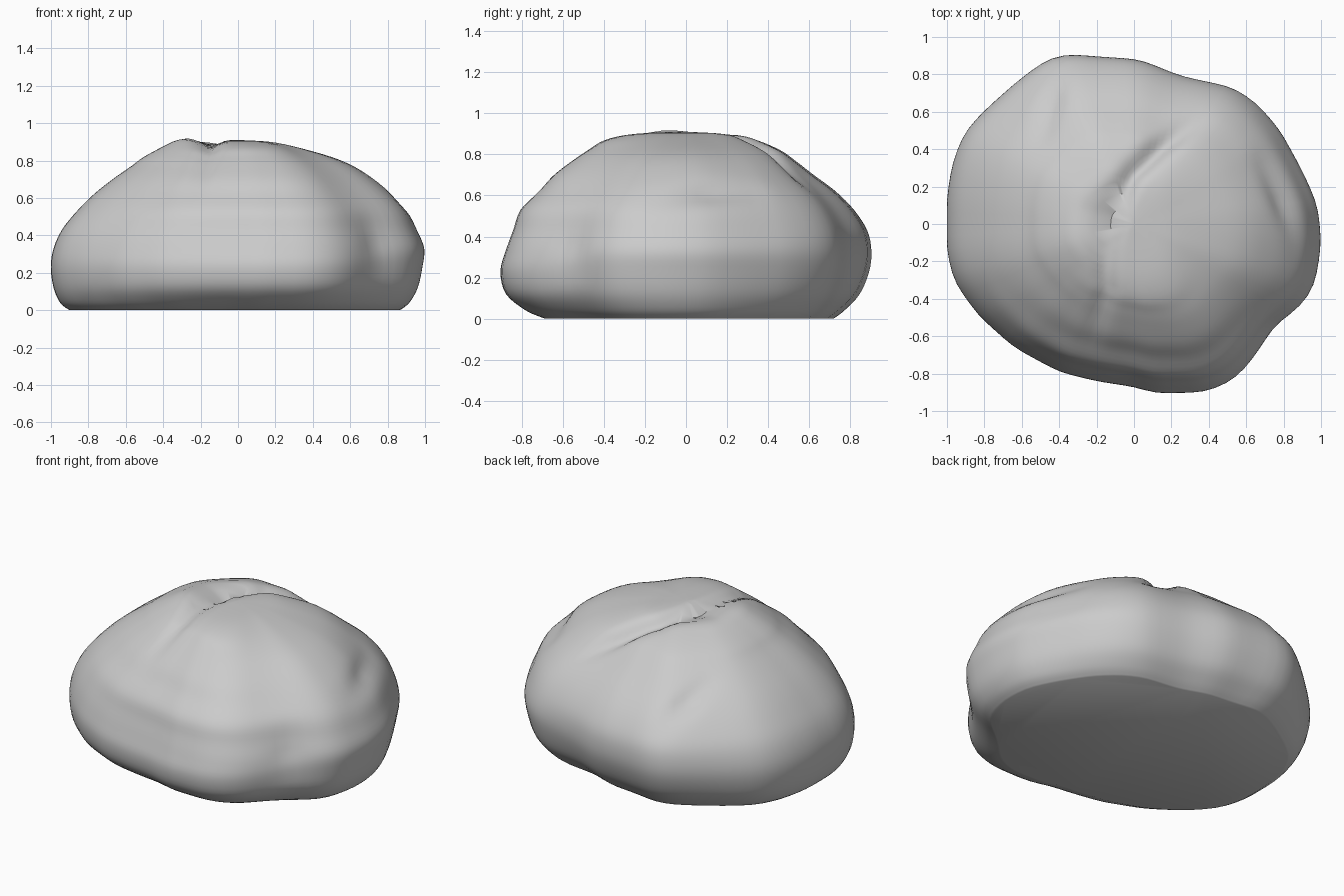
import bpy, bmesh, math
from mathutils import Vector
from mathutils.geometry import intersect_point_line

if "Cube" in bpy.data.objects:
    bpy.data.objects.remove(bpy.data.objects["Cube"])

# Widest outline seen from above
OUTLINE = [(1, -.1), (.98, .1), (.9, .28), (.78, .5), (.66, .64), (.53, .73), (.25, .79),
           (.03, .88), (-.2, .895), (-.36, .91), (-.47, .88), (-.62, .77), (-.8, .61),
           (-.91, .49), (-.97, .33), (-1, .15), (-1, -.15), (-.96, -.31), (-.83, -.49),
           (-.64, -.66), (-.4, -.79), (-.2, -.84), (0, -.87), (.12, -.905), (.37, -.9),
           (.51, -.85), (.6, -.77), (.68, -.66), (.78, -.54), (.92, -.41), (.97, -.31)]

# Profile rows: height, then outline scale toward left, right, front, back
PROFILE = [(0, .90, .87, .75, .78), (.04, .95, .92, .86, .84), (.12, .985, .965, .97, .93),
           (.23, 1, .99, 1, .985), (.33, .985, 1, .97, 1), (.43, .94, .96, .93, .98),
           (.53, .86, .91, .89, .91), (.62, .77, .83, .79, .81), (.70, .67, .73, .71, .69),
           (.77, .57, .62, .61, .59), (.82, .50, .50, .53, .51), (.87, .39, .32, .44, .38),
           (.90, .28, .17, .28, .25), (.91, 0, 0, 0, 0)]

# Grooves: width, then points with x, y, z, depth
GROOVES = [
    (.055, [(-.25, -.7, .62, .0), (-.15, -.35, .86, .035), (-.15, .05, .9, .065),
            (0, .28, .87, .065), (.18, .45, .8, .05), (.42, .64, .64, .0)]),
    (.08, [(.72, .32, .64, .015), (.8, .1, .61, .035), (.84, -.1, .55, .01)]),
    (.06, [(-.48, .48, .69, .01), (-.44, .64, .61, .035), (-.38, .8, .48, .01)]),
    (.10, [(.68, -.5, .55, .0), (.74, -.55, .35, .025), (.74, -.54, .15, .0)]),
]
SEGMENTS, STEPS = 96, 4


def outline_radius(a):
    d = Vector((math.cos(a), math.sin(a)))
    for i, p in enumerate(OUTLINE):
        p, q = Vector(p), Vector(OUTLINE[(i + 1) % len(OUTLINE)])
        e = q - p
        den = d.x * e.y - d.y * e.x
        s = (p.x * d.y - p.y * d.x) / den
        r = (p.x * e.y - p.y * e.x) / den
        if -1e-6 <= s <= 1 + 1e-6 and r > 0:
            return r
    return 1


def smooth_rows(rows):
    out = []
    for i in range(len(rows) - 1):
        p0, p1, p2 = rows[max(i - 1, 0)], rows[i], rows[i + 1]
        p3 = rows[min(i + 2, len(rows) - 1)]
        for k in range(STEPS):
            t = k / STEPS
            out.append([.5 * (2 * b + (c - a) * t + (2 * a - 5 * b + 4 * c - d) * t * t
                              + (3 * b - a - 3 * c + d) * t ** 3)
                        for a, b, c, d in zip(p0, p1, p2, p3)])
    return out


def carve(co):
    inward = (Vector((0, 0, .2)) - co).normalized()
    total = 0
    for width, pts in GROOVES:
        best = 0
        for a, b in zip(pts, pts[1:]):
            near, t = intersect_point_line(co, Vector(a[:3]), Vector(b[:3]))
            t = min(max(t, 0), 1)
            near = Vector(a[:3]).lerp(Vector(b[:3]), t)
            depth = a[3] + (b[3] - a[3]) * t
            best = max(best, depth * math.exp(-((co - near).length / width) ** 2))
        total += best
    # Raised lip on the left of the main crease
    total -= .02 * math.exp(-((co - Vector((-.27, -.1, .89))).length / .15) ** 2)
    return co + inward * total


# Rock body: stacked rings, closed at base and crown
angles = [2 * math.pi * i / SEGMENTS for i in range(SEGMENTS)]
raw = [outline_radius(a) for a in angles]
radii = [.25 * raw[i - 1] + .5 * raw[i] + .25 * raw[(i + 1) % SEGMENTS] for i in range(SEGMENTS)]
bm = bmesh.new()
rings = []
for z, left, right, front, back in smooth_rows(PROFILE):
    ring = []
    for a, r in zip(angles, radii):
        c, s = math.cos(a), math.sin(a)
        k = (right if c > 0 else left) * c * c + (back if s > 0 else front) * s * s
        co = Vector((r * k * c, r * k * s, max(z, 0)))
        ring.append(bm.verts.new(carve(co) if z > .1 else co))
    rings.append(ring)
for lo, hi in zip(rings, rings[1:]):
    for i in range(SEGMENTS):
        j = (i + 1) % SEGMENTS
        bm.faces.new((lo[i], lo[j], hi[j], hi[i]))
bm.faces.new(rings[0][::-1])
crown = bm.verts.new(carve(Vector((0, 0, PROFILE[-1][0]))))
for i in range(SEGMENTS):
    bm.faces.new((rings[-1][i], rings[-1][(i + 1) % SEGMENTS], crown))
bmesh.ops.recalc_face_normals(bm, faces=bm.faces)
mesh = bpy.data.meshes.new("rock")
bm.to_mesh(mesh)
bm.free()
rock = bpy.data.objects.new("rock", mesh)
bpy.context.collection.objects.link(rock)
bpy.context.view_layer.objects.active = rock
rock.select_set(True)
bpy.ops.object.shade_smooth_by_angle(angle=math.radians(50))
